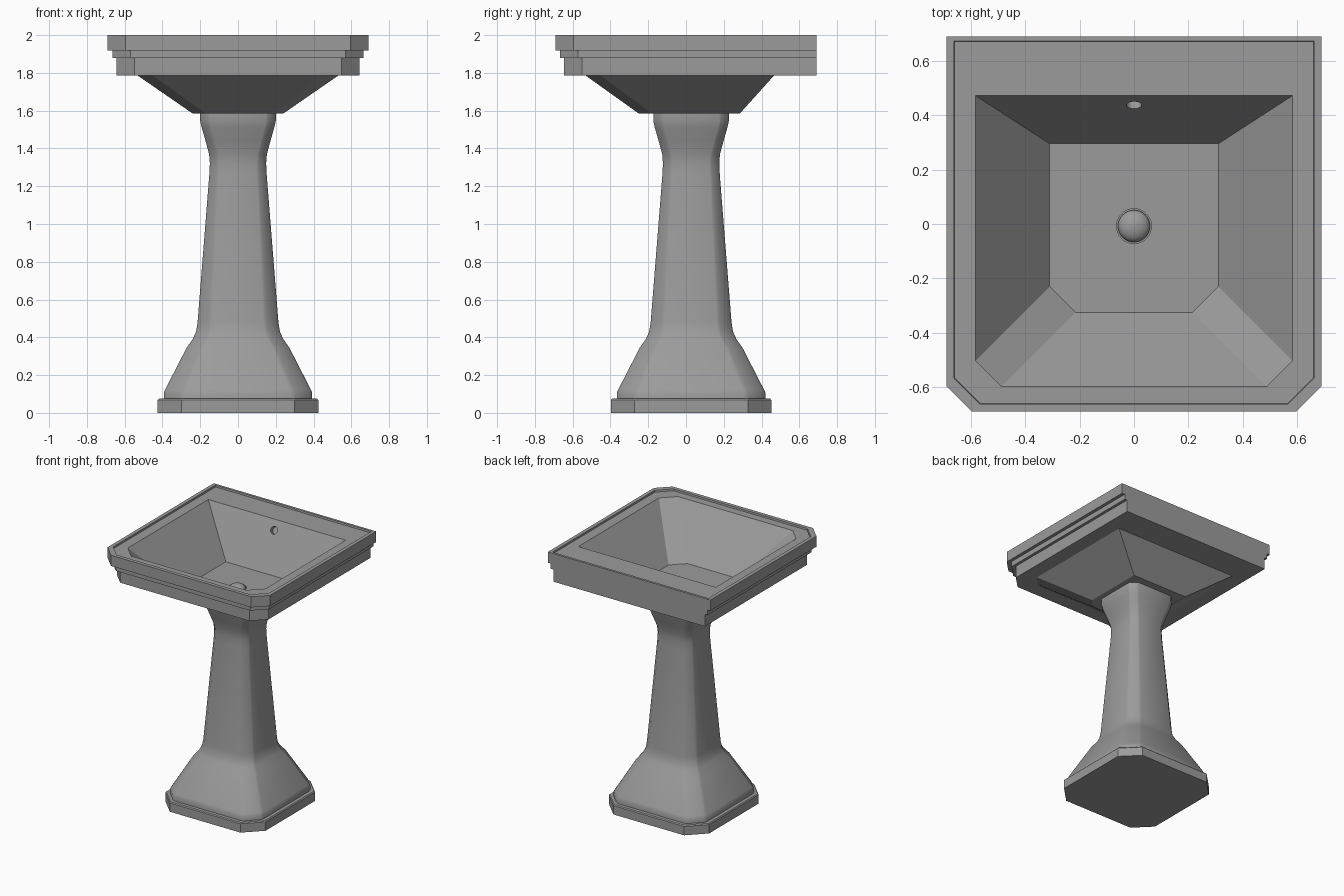
import bpy, bmesh, math

if "Cube" in bpy.data.objects:
    bpy.data.objects.remove(bpy.data.objects["Cube"], do_unlink=True)

# Single glazed ceramic colour
grey = bpy.data.materials.new("ceramic grey")
grey.use_nodes = True
COL = (0.33, 0.33, 0.33, 1)
grey.diffuse_color = COL
grey.node_tree.nodes["Principled BSDF"].inputs["Base Color"].default_value = COL


def loft(name, rings):
    """Skin a stack of equal-length point rings and cap both ends."""
    bm = bmesh.new()
    rows = [[bm.verts.new(p) for p in ring] for ring in rings]
    n = len(rows[0])
    for a, b in zip(rows, rows[1:]):
        for i in range(n):
            j = (i + 1) % n
            bm.faces.new((a[i], a[j], b[j], b[i]))
    bm.faces.new(rows[0][::-1])
    bm.faces.new(rows[-1])
    bmesh.ops.recalc_face_normals(bm, faces=bm.faces)
    me = bpy.data.meshes.new(name)
    bm.to_mesh(me)
    bm.free()
    me.materials.append(grey)
    ob = bpy.data.objects.new(name, me)
    bpy.context.collection.objects.link(ob)
    return ob


def smooth(ob, angle):
    bpy.ops.object.select_all(action='DESELECT')
    ob.select_set(True)
    bpy.context.view_layer.objects.active = ob
    bpy.ops.object.shade_smooth_by_angle(angle=math.radians(angle))


def basin_ring(hx, front, back, c, z):
    """Rectangle with the two front corners cut off."""
    return [(-hx, back, z), (-hx, front + c, z), (-hx + c, front, z),
            (hx - c, front, z), (hx, front + c, z), (hx, back, z)]


def octagon(h, c, z, cy=0.027, soft=0.0):
    """Square with four cut corners, each corner optionally softened."""
    pts = []
    for sx, sy in ((1, 1), (-1, 1), (-1, -1), (1, -1)):
        a, b = (sx * h, sy * (h - c)), (sx * (h - c), sy * h)
        pts += [a, b] if sx * sy > 0 else [b, a]
    if soft:
        out = []
        for i, p in enumerate(pts):
            for q in (pts[i - 1], pts[(i + 1) % 8]):
                d = math.dist(p, q)
                out.append([p[k] + (q[k] - p[k]) * soft * c / d for k in (0, 1)])
        pts = out
    return [(x, y + cy, z) for x, y in pts]


def round_ring(r, z, cy, n=32):
    return [(r * math.cos(t), cy + r * math.sin(t), z)
            for t in (2 * math.pi * i / n for i in range(n))]


# Basin: underside, stepped outer moulding, raised lip, sunken bowl
C = 0.095
basin = loft("basin", [basin_ring(*r) for r in (
    (0.24, -0.25, 0.285, 0.07, 1.585),
    (0.53, -0.53, 0.465, 0.08, 1.785),
    (0.643, -0.645, 0.69, C, 1.785),
    (0.643, -0.645, 0.69, C, 1.878),
    (0.665, -0.667, 0.69, C, 1.878),
    (0.665, -0.667, 0.69, C, 1.918),
    (0.69, -0.69, 0.69, C, 1.918),
    (0.69, -0.69, 0.69, C, 2.0),
    (0.662, -0.662, 0.672, C, 2.0),
    (0.660, -0.660, 0.670, C, 1.987),
    (0.583, -0.598, 0.472, C, 1.987),
    (0.31, -0.325, 0.295, C, 1.65))])

# Drain recess and overflow hole cut into the bowl
tilt = math.atan2(0.337, 0.177)
for loc, rot, rad, depth in (((0, -0.008, 1.65), 0, 0.064, 0.03),
                             ((0, 0.437, 1.92), tilt, 0.028, 0.06)):
    bpy.ops.mesh.primitive_cylinder_add(vertices=32, radius=rad, depth=depth,
                                        location=loc, rotation=(rot, 0, 0))
    cutter = bpy.context.object
    cutter.name = "hole_cutter"
    cutter.hide_render = True
    cutter.data.materials.append(grey)
    bpy.context.view_layer.objects.active = basin
    mod = basin.modifiers.new("hole", 'BOOLEAN')
    mod.operation, mod.solver, mod.object = 'DIFFERENCE', 'EXACT', cutter
    bpy.ops.object.modifier_apply(modifier=mod.name)
    bpy.data.objects.remove(cutter, do_unlink=True)

# Domed drain plug
plug = loft("drain_plug", [round_ring(0.059, 1.634, -0.008)] + [
    round_ring(0.059 * math.cos(a), 1.645 + 0.035 * math.sin(a), -0.008)
    for a in (math.radians(d) for d in (0, 15, 30, 45, 60, 75, 87))])
smooth(plug, 40)

# Pedestal column: half width, corner cut, height
column = loft("pedestal_column", [octagon(h, c, z, soft=0.14) for h, c, z in (
    (0.393, 0.10, 0.07), (0.393, 0.10, 0.108), (0.385, 0.10, 0.125),
    (0.272, 0.08, 0.345), (0.240, 0.075, 0.39), (0.222, 0.072, 0.43),
    (0.214, 0.07, 0.48), (0.152, 0.046, 1.26), (0.149, 0.045, 1.32),
    (0.153, 0.045, 1.37), (0.172, 0.045, 1.44), (0.192, 0.045, 1.51),
    (0.200, 0.046, 1.545), (0.200, 0.046, 1.587))])
smooth(column, 40)

# Base plate under the column
loft("base_plate", [octagon(*r) for r in (
    (0.425, 0.125, 0.0), (0.425, 0.125, 0.068), (0.419, 0.122, 0.075))])
